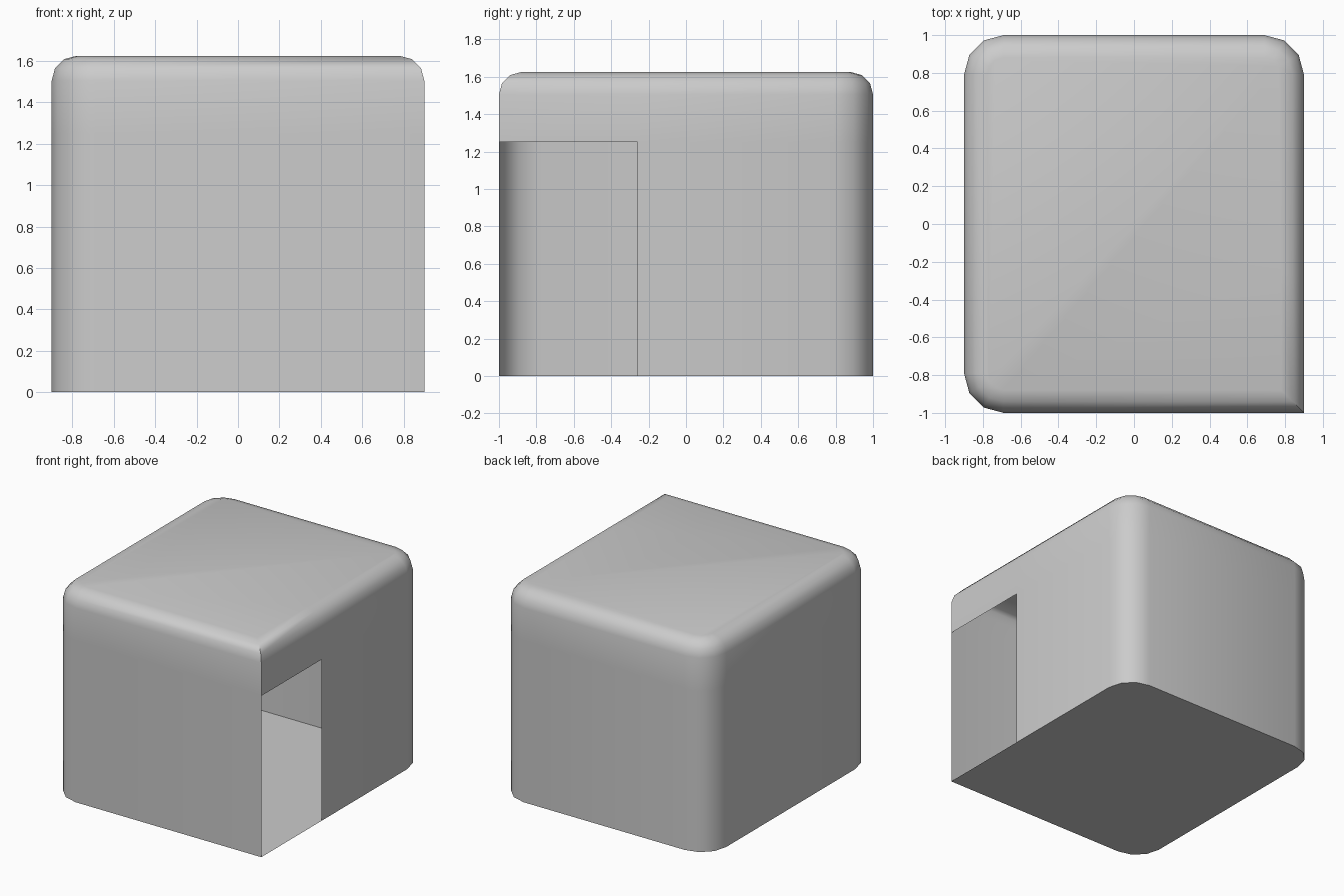
import bpy, bmesh
from math import sin, cos, radians

if "Cube" in bpy.data.objects:
    bpy.data.objects.remove(bpy.data.objects["Cube"])

W, D, H = 0.9, 1.0, 1.625        # half width, half depth, height
R, B, SEG = 0.21, 0.12, 3        # plan corner radius, top edge radius, segments
DOOR_Y, DOOR_Z = -0.26, 1.25     # far edge and head of the doorway


def outline(inset):
    """Plan outline: square front-right corner, door jamb, three round corners."""
    pts = [(W - inset, -D + inset), (W - inset, DOOR_Y)]
    for cx, cy, start in ((W - R, D - R, 0), (-W + R, D - R, 90), (-W + R, -D + R, 180)):
        for i in range(SEG + 1):
            a = radians(start + 90 * i / SEG)
            pts.append((cx + (R - inset) * cos(a), cy + (R - inset) * sin(a)))
    return pts


# Wall levels, then the rounded top edge
levels = [(0, 0), (0, DOOR_Z)]
for i in range(SEG + 1):
    a = radians(90 * i / SEG)
    levels.append((B * (1 - cos(a)), H - B + B * sin(a)))

bm = bmesh.new()
rings = [[bm.verts.new((x, y, z)) for x, y in outline(d)] for d, z in levels]
n = len(rings[0])
for k in range(len(rings) - 1):
    lo, hi = rings[k], rings[k + 1]
    for i in range(n):
        if k == 0 and i == 0:
            continue              # doorway opening in the right wall
        j = (i + 1) % n
        bm.faces.new((lo[i], lo[j], hi[j], hi[i]))

# Roof and floor
bm.faces.new(rings[-1])
bm.faces.new(rings[0][::-1])

mesh = bpy.data.meshes.new("shelter_shell")
bm.to_mesh(mesh)
bm.free()
shell = bpy.data.objects.new("shelter_shell", mesh)
bpy.context.collection.objects.link(shell)
bpy.context.view_layer.objects.active = shell
shell.select_set(True)
bpy.ops.object.shade_smooth_by_angle(angle=radians(40))
